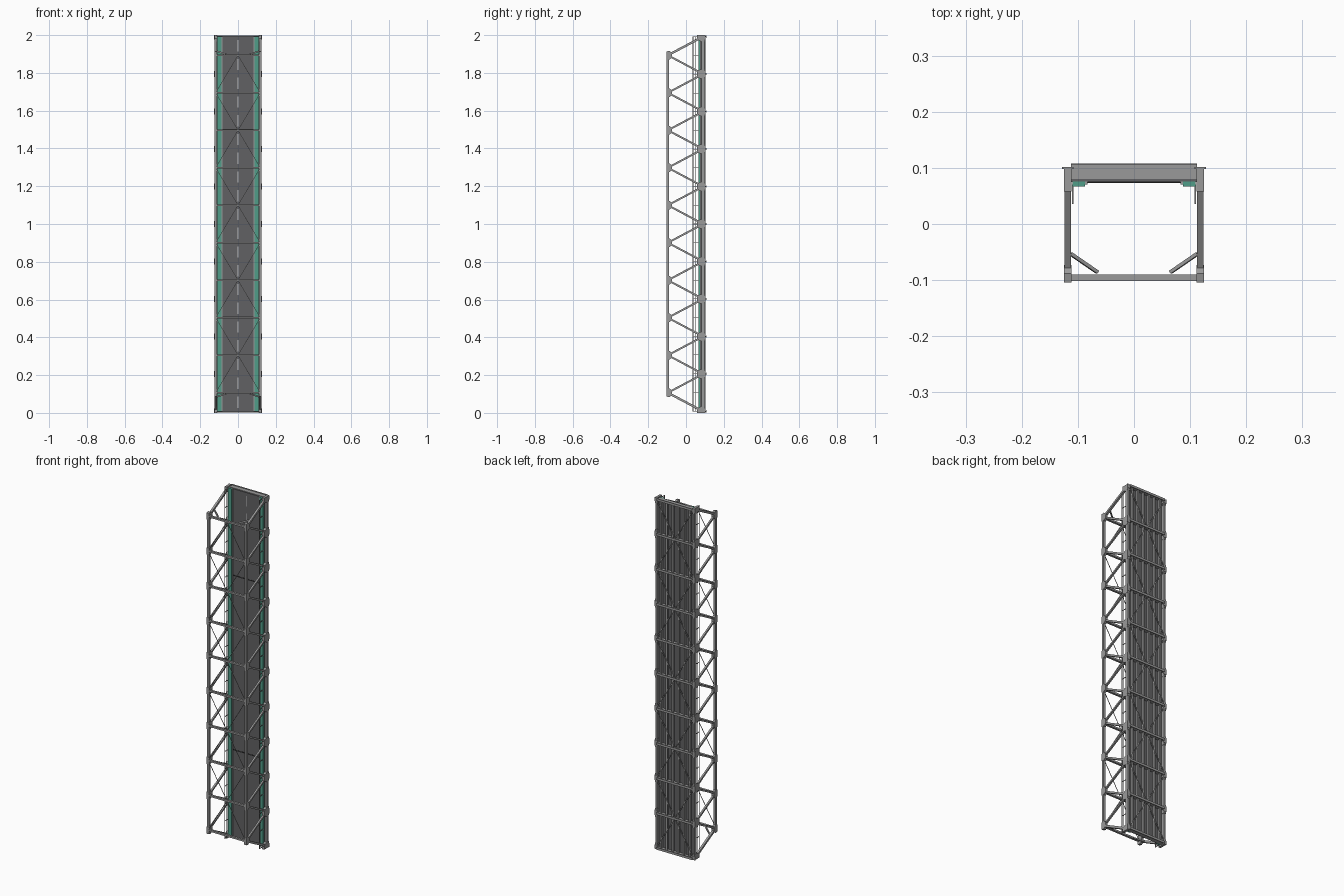
import bpy, bmesh
from mathutils import Vector, Matrix

cube = bpy.data.objects.get("Cube")
if cube:
    bpy.data.objects.remove(cube)

def material(name, r, g, b):
    m = bpy.data.materials.new(name)
    m.use_nodes = True
    m.diffuse_color = (r, g, b, 1)
    m.node_tree.nodes["Principled BSDF"].inputs["Base Color"].default_value = (r, g, b, 1)
    return m

STEEL = material("grey steel", .32, .32, .32)
ROAD = material("dark asphalt", .12, .12, .125)
TEAL = material("teal footway", .08, .34, .25)
PAINT = material("pale road paint", .6, .6, .6)
JOINT = material("black joint", .02, .02, .02)

class Part:
    """Collects boxes, bars and plates into one named object."""
    def __init__(self, name, mat):
        self.name, self.mat, self.bm = name, mat, bmesh.new()

    def box(self, x0, x1, y0, y1, z0, z1):
        mid = Vector((x0 + x1, y0 + y1, z0 + z1)) / 2
        size = Matrix.Diagonal((x1 - x0, y1 - y0, z1 - z0, 1))
        bmesh.ops.create_cube(self.bm, size=1, matrix=Matrix.Translation(mid) @ size)

    def bar(self, a, b, wide, deep, side=(1, 0, 0)):
        # box from a to b, its width measured along the side vector
        a, b = Vector(a), Vector(b)
        w = (b - a).normalized()
        u = Vector(side)
        u = (u - w * u.dot(w)).normalized()
        rot = Matrix((u, w.cross(u), w)).transposed().to_4x4()
        size = Matrix.Diagonal((wide, deep, (b - a).length, 1))
        bmesh.ops.create_cube(self.bm, size=1, matrix=Matrix.Translation((a + b) / 2) @ rot @ size)

    def plate(self, x0, x1, outline):
        # (y, z) outline extruded along x
        rings = [[self.bm.verts.new((x, y, z)) for y, z in outline] for x in (x0, x1)]
        n = len(outline)
        self.bm.faces.new(rings[0])
        self.bm.faces.new(rings[1][::-1])
        for i in range(n):
            j = (i + 1) % n
            self.bm.faces.new((rings[0][i], rings[1][i], rings[1][j], rings[0][j]))

    def done(self):
        bmesh.ops.recalc_face_normals(self.bm, faces=self.bm.faces)
        mesh = bpy.data.meshes.new(self.name)
        self.bm.to_mesh(mesh)
        self.bm.free()
        mesh.materials.append(self.mat)
        ob = bpy.data.objects.new(self.name, mesh)
        bpy.context.scene.collection.objects.link(ob)

STEP, START, END = .1985, .0075, 1.9925
X, Y_TOP, Y_LOW = .118, -.096, .091
low = [START + STEP * i for i in range(11)]
top = [START + STEP * (i + .5) for i in range(10)]

# side trusses: chords, end posts, diagonals and gusset plates
for s, label in ((1, "left"), (-1, "right")):
    x = s * X
    chords = Part(label + "_truss_chords", STEEL)
    chords.box(x - .006, x + .006, Y_TOP - .007, Y_TOP + .007, top[0], top[-1])
    chords.box(x - .006, x + .006, Y_LOW - .008, Y_LOW + .008, START, END)
    chords.done()

    web = Part(label + "_truss_diagonals", STEEL)
    for i, z in enumerate(top):
        for k in (i, i + 1):
            size = .012 if (i, k) in ((0, 0), (9, 10)) else .01
            web.bar((x, Y_TOP, z), (x, Y_LOW, low[k]), size, size)
    web.done()

    gussets = Part(label + "_gusset_plates", STEEL)
    for z in top:
        gussets.plate(x - .007, x + .007, [(-.104, z - .02), (-.088, z - .023), (-.073, z - .012),
                                           (-.073, z + .012), (-.088, z + .023), (-.104, z + .02)])
    for z in low:
        lo, hi = max(z - .025, 0), min(z + .025, 2)
        gussets.plate(x - .007, x + .007, [(.1, lo), (.076, lo), (.058, max(z - .013, 0)),
                                           (.058, min(z + .013, 2)), (.076, hi), (.1, hi)])
        gussets.box(x - .01, x + .01, .098, .102, max(z - .015, 0), min(z + .015, 2))
    gussets.done()

    # footway, curb and handrail
    foot = Part(label + "_footway", TEAL)
    foot.box(*sorted((s * .087, s * .11)), .067, .076, START, END)
    foot.done()
    curb = Part(label + "_curb", STEEL)
    curb.box(*sorted((s * .083, s * .087)), .07, .076, START, END)
    curb.done()
    rail = Part(label + "_handrail", STEEL)
    for y in (.037, .05):
        rail.box(s * .109 - .0013, s * .109 + .0013, y - .0015, y + .0015, START, END)
    for i in range(21):
        z = START + .002 + (END - START - .004) * i / 20
        rail.box(s * .109 - .0013, s * .109 + .0013, .036, .07, z - .0015, z + .0015)
    rail.done()

    # portal knee braces lie in the plane of the end posts
    knees = Part(label + "_portal_knees", STEEL)
    for a, b in ((top[0], low[0]), (top[-1], low[-1])):
        t = .23
        knees.bar((s * .065, Y_TOP + .01, a + (b - a) * .05),
                  (s * .113, Y_TOP + (Y_LOW - Y_TOP) * t, a + (b - a) * t), .006, .008, (0, 1, 0))
    knees.done()

# struts and thin bracing between the upper chords
struts = Part("upper_struts", STEEL)
for z in top:
    struts.box(-X, X, -.102, -.09, z - .005, z + .005)
struts.done()
bracing = Part("upper_bracing", STEEL)
for i in range(9):
    centre, edge = (i, i + 1) if i % 2 else (i + 1, i)
    for s in (1, -1):
        bracing.bar((0, -.099, top[centre]), (s * X, -.099, top[edge]), .0025, .0025)
bracing.done()

# deck, lane marks and expansion joints
deck = Part("road_deck", ROAD)
deck.box(-.111, .111, .0745, .082, START, END)
deck.done()
marks = Part("lane_marks", PAINT)
for i in range(20):
    z = START + .0993 * (i + .5)
    marks.box(-.002, .002, .0737, .075, z - .03, z + .03)
marks.done()
joints = Part("expansion_joints", JOINT)
for z in (.508, 1.5):
    joints.box(-.108, .108, .0735, .075, z - .003, z + .003)
joints.done()

# stringers and floor beams beneath the deck
stringers = Part("stringers", STEEL)
for i in range(6):
    x = -.09 + .036 * i
    stringers.box(x - .002, x + .002, .081, .097, START, END)
    stringers.box(x - .005, x + .005, .095, .098, START, END)
stringers.done()
beams = Part("floor_beams", STEEL)
for z in low:
    beams.box(-.112, .112, .08, .107, z - .002, z + .002)
    beams.box(-.112, .112, .105, .108, z - .0065, z + .0065)
beams.done()

# crossed bracing under the deck, each cross spanning two bays
crosses = Part("lower_bracing", STEEL)
for i in range(0, 10, 2):
    for s in (1, -1):
        crosses.bar((-s * X, .1, low[i]), (s * X, .1, low[i + 2]), .005, .004)
crosses.done()
